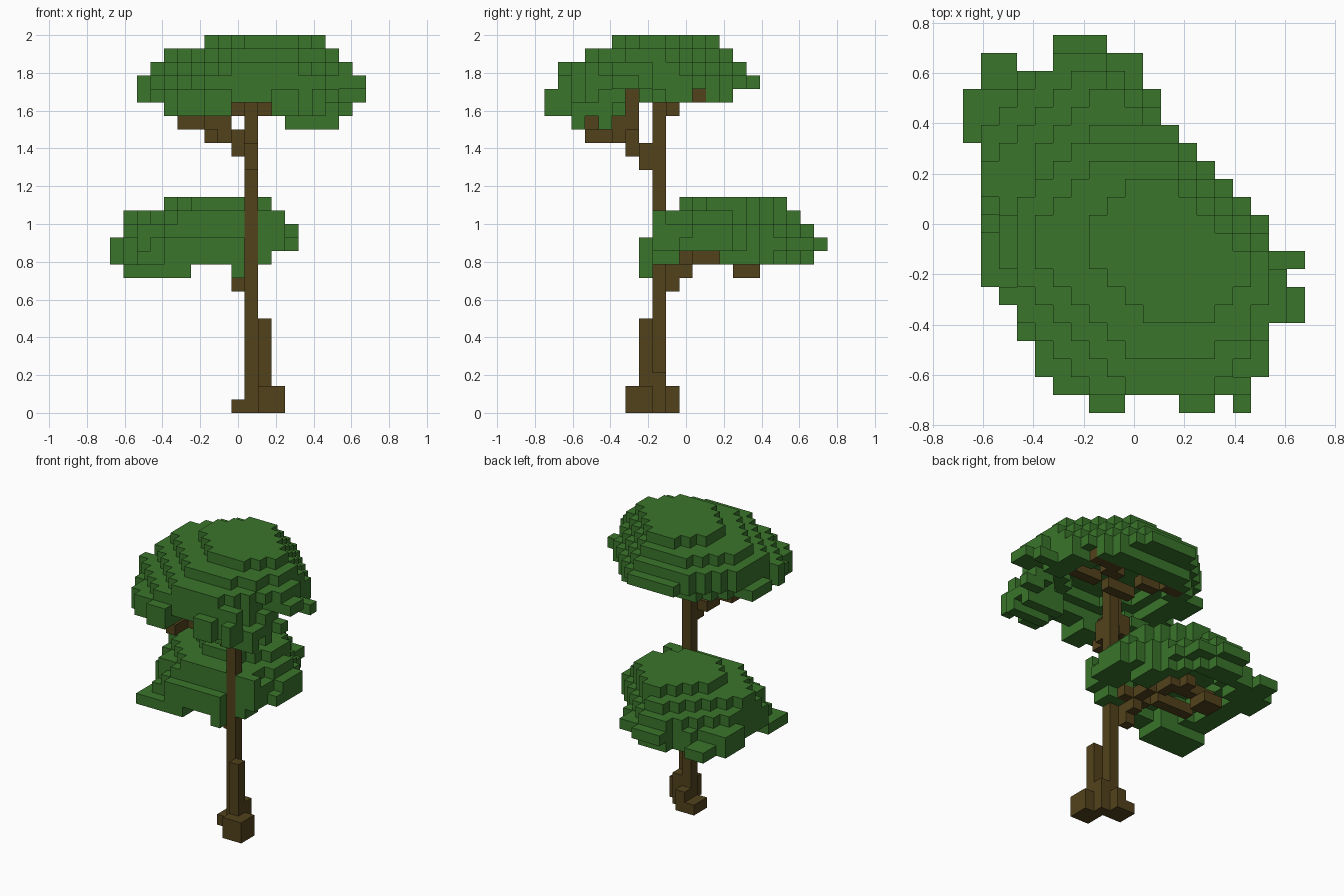
import bpy, bmesh
from mathutils import Vector

# Remove the default cube
cube = bpy.data.objects.get("Cube")
if cube:
    bpy.data.objects.remove(cube, do_unlink=True)

UNIT = 2 / 28                       # edge of one block
ORIGIN = Vector((-9.5, -10.5, 0))   # grid corner, in blocks


def material(name, colour):
    mat = bpy.data.materials.new(name)
    mat.use_nodes = True
    mat.diffuse_color = colour
    mat.node_tree.nodes["Principled BSDF"].inputs["Base Color"].default_value = colour
    return mat


def box(x0, x1, y0, y1, z0, z1):
    """Set of grid cells, inclusive at both ends."""
    return {(x, y, z) for x in range(x0, x1 + 1)
            for y in range(y0, y1 + 1) for z in range(z0, z1 + 1)}


def boxes(*bounds):
    return set().union(*(box(*b) for b in bounds))


def oval(z, x0, x1, y0, y1, shrink=0, power=2.6):
    """One rounded layer of cells filling the given bounds."""
    cx, cy = (x0 + x1) / 2, (y0 + y1) / 2
    rx, ry = (x1 - x0 + 1) / 2 - shrink, (y1 - y0 + 1) / 2 - shrink
    return {c for c in box(x0, x1, y0, y1, z, z)
            if abs((c[0] - cx) / rx) ** power + abs((c[1] - cy) / ry) ** power <= 1}


def canopy(layers):
    """Stack of layers: bounds, then limits on both diagonals, then rim width if hollow."""
    cells = set()
    for z, bounds, sums, diffs, rim in layers:
        layer = oval(z, *bounds)
        if rim:
            layer -= oval(z, *bounds, rim)
        cells |= {c for c in layer if sums[0] <= c[0] + c[1] <= sums[1]
                  and diffs[0] <= c[0] - c[1] <= diffs[1]}
    return cells


def block_object(name, cells, mat):
    """Mesh the outer skin of a set of cells and merge the flat faces."""
    bm = bmesh.new()
    verts = {}

    def vert(p):
        key = tuple(p)
        if key not in verts:
            verts[key] = bm.verts.new((Vector(p) + ORIGIN) * UNIT)
        return verts[key]

    for cell in sorted(cells):
        for axis in range(3):
            u, v = (axis + 1) % 3, (axis + 2) % 3
            for side in (0, 1):
                near = list(cell)
                near[axis] += 2 * side - 1
                if tuple(near) in cells:
                    continue
                corners = []
                for a, b in ((0, 0), (1, 0), (1, 1), (0, 1)):
                    p = list(cell)
                    p[axis] += side
                    p[u] += a
                    p[v] += b
                    corners.append(vert(p))
                bm.faces.new(corners if side else corners[::-1])
    bmesh.ops.dissolve_limit(bm, angle_limit=0.01, verts=bm.verts, edges=bm.edges)
    mesh = bpy.data.meshes.new(name)
    bm.to_mesh(mesh)
    bm.free()
    mesh.materials.append(mat)
    obj = bpy.data.objects.new(name, mesh)
    bpy.context.collection.objects.link(obj)
    return obj


bark = material("bark brown", (0.085, 0.055, 0.012, 1))
leaf = material("leaf green", (0.042, 0.176, 0.024, 1))

# Trunk with buttress and roots
trunk = boxes((10, 10, 8, 8, 0, 22))
roots = boxes((11, 11, 7, 7, 0, 6), (11, 11, 8, 8, 0, 2), (11, 12, 6, 7, 0, 1),
              (10, 10, 9, 9, 0, 1), (9, 9, 8, 9, 0, 0))

# Branches
lower_branch = boxes((9, 9, 9, 9, 9, 10), (9, 9, 8, 8, 10, 10), (9, 9, 10, 10, 10, 10),
                     (8, 10, 10, 10, 11, 11), (9, 9, 11, 12, 11, 11),
                     (4, 7, 11, 11, 11, 11), (8, 8, 13, 14, 11, 11),
                     (7, 7, 14, 15, 11, 11), (4, 6, 14, 14, 11, 11),
                     (4, 5, 14, 15, 10, 10))
upper_branch = boxes((10, 10, 7, 7, 18, 19), (9, 9, 6, 7, 19, 19), (9, 9, 6, 6, 20, 20),
                     (7, 8, 5, 6, 20, 20), (7, 7, 3, 4, 20, 20), (5, 6, 3, 3, 21, 21),
                     (7, 8, 5, 6, 21, 21), (8, 8, 6, 6, 22, 23),
                     (9, 11, 9, 9, 22, 22), (12, 14, 11, 11, 23, 23),
                     (11, 12, 10, 10, 23, 23), (7, 8, 10, 10, 23, 23),
                     (5, 6, 11, 11, 23, 23), (12, 14, 8, 8, 23, 23))
wood = trunk | lower_branch | upper_branch

# Lower canopy
lower = canopy([(15, (4, 11, 10, 17), (16, 25), (-10, 0), 0),
                (14, (1, 12, 8, 18), (13, 25), (-12, 3), 0),
                (13, (1, 13, 8, 19), (11, 26), (-14, 4), 0),
                (12, (1, 13, 7, 19), (9, 26), (-17, 4), 3),
                (11, (1, 11, 7, 19), (10, 26), (-17, 4), 2)])
lower |= boxes((0, 1, 15, 17, 11, 12), (5, 7, 20, 20, 12, 12), (1, 2, 17, 19, 11, 11),
               (2, 5, 8, 9, 11, 11), (1, 5, 7, 9, 10, 10), (9, 9, 7, 7, 10, 12),
               (3, 9, 18, 18, 12, 12), (5, 9, 19, 19, 12, 12), (10, 10, 17, 17, 12, 12),
               (11, 12, 8, 8, 12, 14), (11, 11, 8, 9, 11, 11))
lower -= boxes((10, 13, 7, 7, 10, 13), (10, 11, 10, 12, 11, 11), (3, 4, 19, 19, 11, 13))

# Upper canopy, sloping down towards the front right
upper = canopy([(27, (7, 15, 5, 12), (15, 23), (-4, 8), 0),
                (26, (4, 16, 3, 13), (12, 24), (-6, 11), 0),
                (25, (3, 16, 1, 14), (10, 25), (-8, 12), 0),
                (24, (3, 16, 1, 15), (8, 26), (-8, 13), 3),
                (23, (3, 16, 1, 13), (7, 26), (-8, 13), 2)])

# Drooping lobes, with a gap in the middle of the front
lobes = {c for c in oval(22, 4, 17, 1, 12) - oval(22, 4, 17, 1, 12, 1.7)
         if c[1] <= 5 and not 9 <= c[0] <= 11}
upper |= lobes | boxes((7, 8, 0, 1, 22, 23), (12, 13, 0, 1, 22, 23), (15, 15, 0, 1, 22, 23),
                       (5, 8, 1, 1, 22, 23), (12, 15, 1, 1, 22, 24),
                       (9, 13, 1, 1, 25, 25), (4, 4, 2, 5, 22, 23), (5, 5, 2, 2, 22, 23),
                       (13, 16, 2, 2, 21, 22), (13, 16, 4, 4, 21, 22),
                       (2, 3, 6, 6, 23, 24), (17, 18, 8, 8, 23, 23), (17, 17, 5, 7, 24, 25),
                       (18, 18, 5, 6, 24, 24), (2, 3, 8, 10, 23, 23),
                       (8, 10, 14, 15, 24, 24), (8, 11, 14, 14, 25, 25))
upper -= boxes((9, 18, 6, 6, 23, 23), (15, 18, 11, 11, 23, 23), (17, 17, 4, 4, 22, 22))

block_object("trunk", trunk, bark)
block_object("roots", roots, bark)
block_object("lower_branches", lower_branch, bark)
block_object("upper_branches", upper_branch, bark)
block_object("lower_canopy", lower - wood, leaf)
block_object("upper_canopy", upper - wood, leaf)
